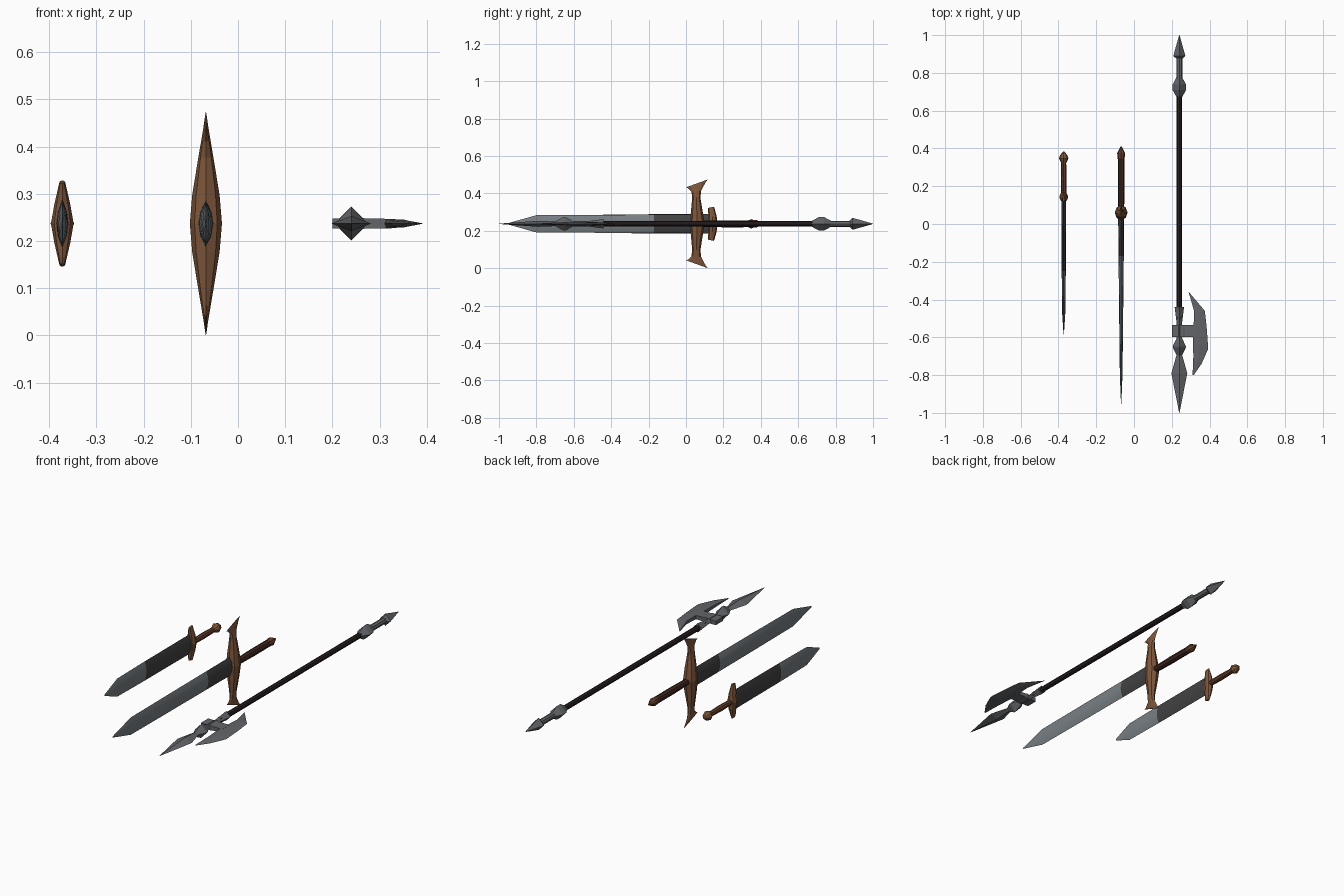
import bpy, bmesh, math

if "Cube" in bpy.data.objects:
    bpy.data.objects.remove(bpy.data.objects["Cube"])

ZC = 0.237          # height of every weapon's axis


def mat(name, rgb):
    m = bpy.data.materials.new(name)
    m.diffuse_color = (*rgb, 1)
    m.use_nodes = True
    m.node_tree.nodes["Principled BSDF"].inputs["Base Color"].default_value = m.diffuse_color
    return m


BLADE = mat("blade steel", (0.19, 0.215, 0.23))
DARK = mat("dark blade steel", (0.055, 0.055, 0.055))
IRON = mat("iron", (0.125, 0.13, 0.14))
BLACK = mat("black shaft", (0.022, 0.015, 0.016))
BRONZE = mat("bronze brown", (0.21, 0.095, 0.045))
GRIP = mat("grip leather", (0.05, 0.02, 0.014))
WOOD = mat("red brown wood", (0.13, 0.048, 0.025))


def loft(name, rings, mats, rule=None, smooth=False):
    """Skin a list of equal-length point rings, with capped ends."""
    bm = bmesh.new()
    vs = [[bm.verts.new(p) for p in r] for r in rings]
    n = len(rings[0])
    for a, b in zip(vs, vs[1:]):
        for i in range(n):
            j = (i + 1) % n
            bm.faces.new((a[i], a[j], b[j], b[i]))
    bm.faces.new(vs[0][::-1])
    bm.faces.new(vs[-1])
    bmesh.ops.recalc_face_normals(bm, faces=bm.faces[:])
    if rule:
        for f in bm.faces:
            f.material_index = rule(f.calc_center_median())
    me = bpy.data.meshes.new(name)
    bm.to_mesh(me)
    bm.free()
    for m in mats:
        me.materials.append(m)
    ob = bpy.data.objects.new(name, me)
    bpy.context.collection.objects.link(ob)
    if smooth:
        bpy.ops.object.select_all(action='DESELECT')
        ob.select_set(True)
        bpy.context.view_layer.objects.active = ob
        bpy.ops.object.shade_smooth_by_angle(angle=math.radians(35))
    return ob


def bar(name, x, sections, m, n=8):
    """Turned part along y; sections are (y, half x, half z)."""
    ang = [2 * math.pi * i / n for i in range(n)]
    rings = [[(x + hx * math.cos(a), y, ZC + hz * math.sin(a)) for a in ang]
             for y, hx, hz in sections]
    return loft(name, rings, [m])


def blade(name, x, sections, split):
    """Lens-shaped blade, dark beyond y = split."""
    prof = [(0, 1), (.75, .5), (1, 0), (.75, -.5), (0, -1), (-.75, -.5), (-1, 0), (-.75, .5)]
    rings = [[(x + hx * u, y, ZC + hz * v) for u, v in prof] for y, hx, hz in sections]
    return loft(name, rings, [BLADE, DARK], lambda c: int(c.y > split), True)


def guard(name, x, half):
    """Mirrored crossguard along z; half is (d, half x, y centre, half y, tilt)."""
    ang = [2 * math.pi * i / 8 for i in range(8)]
    full = [(-1, *h) for h in reversed(half[1:])] + [(1, *h) for h in half]
    rings = [[(x + hx * math.cos(a), yc + hy * math.sin(a),
               ZC + s * (d + t * math.sin(a))) for a in ang]
             for s, d, hx, yc, hy, t in full]
    return loft(name, rings, [BRONZE])


# Short sword
X = -0.372
blade("short_sword_blade", X, [(-.585, .001, .004), (-.48, .008, .048), (-.25, .011, .051),
                               (.13, .013, .052)], -.25)
guard("short_sword_guard", X, [(0, .024, .143, .026, 0), (.04, .017, .142, .022, 0),
                               (.075, .009, .136, .018, .003), (.088, .006, .134, .016, .003)])
bar("short_sword_grip", X, [(.14, .013, .013), (.24, .015, .016), (.33, .013, .013)], WOOD)
bar("short_sword_pommel", X, [(.32, .012, .012), (.348, .025, .025), (.365, .019, .019),
                              (.383, .004, .004)], BRONZE)

# Long sword
X = -0.068
blade("long_sword_blade", X, [(-.953, .001, .003), (-.80, .007, .046), (-.45, .011, .048),
                              (-.17, .014, .049), (.06, .016, .05)], -.17)
guard("long_sword_guard", X, [(0, .034, .06, .04, 0), (.06, .029, .058, .032, 0),
                              (.14, .016, .055, .022, 0), (.175, .010, .055, .026, .002),
                              (.205, .005, .057, .046, .014), (.216, .002, .058, .058, .021)])
bar("long_sword_grip", X, [(.08, .016, .016), (.22, .018, .019), (.36, .018, .018)], GRIP)
bar("long_sword_pommel", X, [(.345, .018, .018), (.375, .021, .021), (.41, .003, .003)], WOOD)

# Halberd shaft and butt
X = 0.24
bar("halberd_shaft", X, [(-.5, .014, .014), (.7, .014, .014)], BLACK)
bar("halberd_butt_knob", X, [(.67, .014, .014), (.71, .036, .036), (.738, .036, .036),
                             (.775, .016, .016)], IRON, 4)
bar("halberd_butt_rod", X, [(.77, .016, .016), (.885, .016, .016)], IRON)
bar("halberd_butt_spike", X, [(.875, .016, .016), (.89, .032, .032), (1.0, .001, .001)], IRON, 4)

# Halberd head
bar("halberd_socket", X, [(-.44, .025, .025), (-.52, .015, .015), (-.60, .014, .014),
                          (-.62, .016, .016)], IRON, 4)
bar("halberd_knob", X, [(-.60, .012, .012), (-.645, .034, .036), (-.655, .034, .036),
                        (-.70, .012, .012)], IRON, 4)
bar("halberd_spearhead", X, [(-.69, .014, .012), (-.79, .042, .016), (-1.0, .001, .001)], IRON, 4)
bar("halberd_crosspiece", X + .016, [(-.535, .056, .014), (-.597, .056, .014)], IRON, 4)

# Axe arm: flat box from the back lug to the axe blade
loft("halberd_axe_arm",
     [[(x, -.535, ZC - t), (x, -.597, ZC - t), (x, -.597, ZC + t), (x, -.535, ZC + t)]
      for x, t in ((.20, .011), (.325, .010))], [IRON])

# Axe blade: thick inner edge, sharp outer edge
inner = [(.289, -.36), (.318, -.46), (.316, -.53), (.312, -.60), (.314, -.70), (.31, -.80)]
ridge = [(.292, -.363), (.347, -.47), (.352, -.55), (.350, -.63), (.336, -.72), (.313, -.80)]
outer = [(.294, -.364), (.375, -.46), (.385, -.55), (.393, -.66), (.358, -.74), (.316, -.80)]
thick = [.001, .008, .010, .010, .007, .001]
loft("halberd_axe_blade",
     [[(*i, ZC - t), (*r, ZC - t * .8), (*o, ZC), (*r, ZC + t * .8), (*i, ZC + t)]
      for i, r, o, t in zip(inner, ridge, outer, thick)], [IRON])
